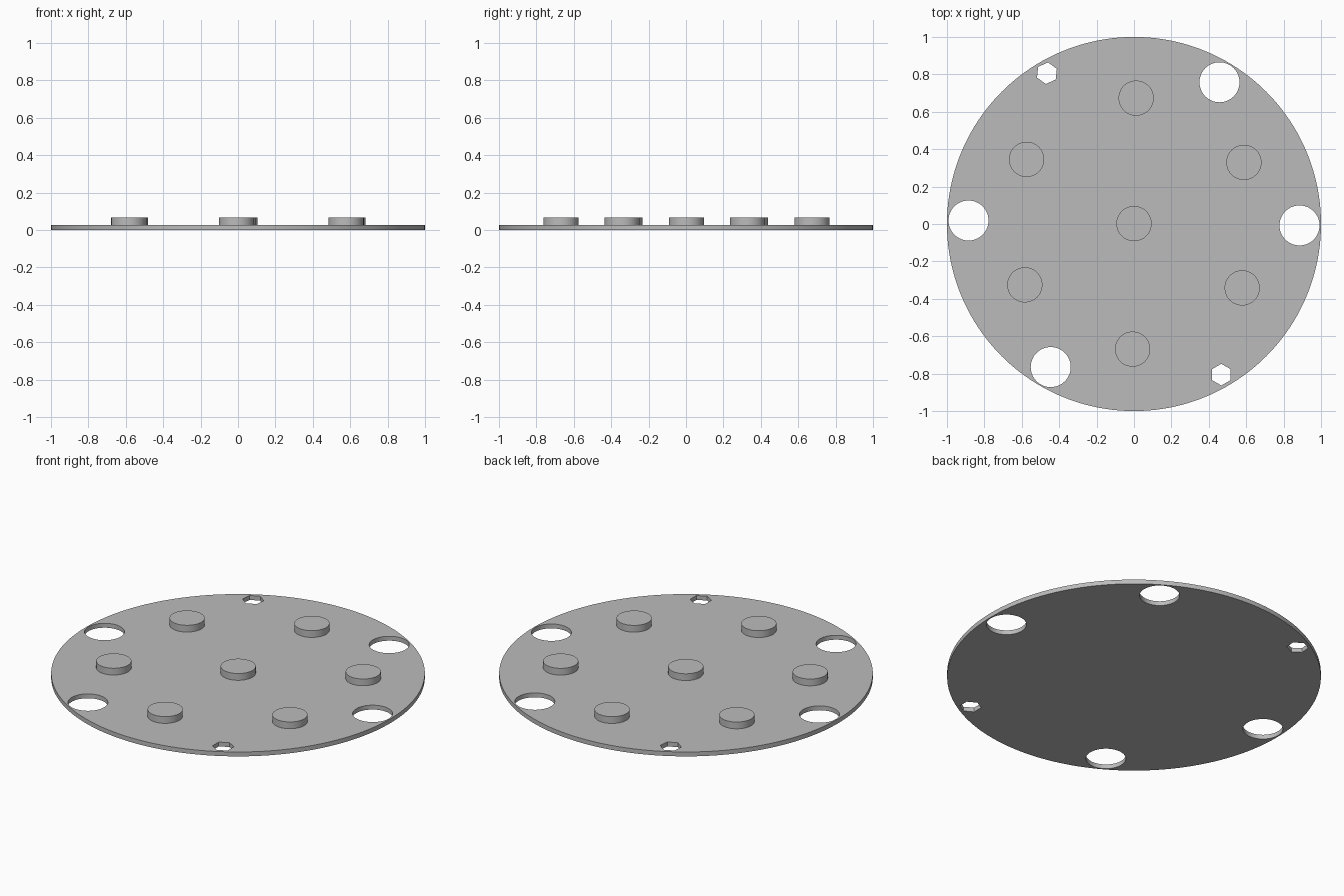
import bpy
import math

if "Cube" in bpy.data.objects:
    bpy.data.objects.remove(bpy.data.objects["Cube"], do_unlink=True)

PLATE_TOP, PEG_TOP = 0.026, 0.066

grey = bpy.data.materials.new("plain grey")
grey.use_nodes = True
COLOR = (0.5, 0.5, 0.5, 1)
grey.diffuse_color = COLOR
grey.node_tree.nodes["Principled BSDF"].inputs["Base Color"].default_value = COLOR


def prism(name, radius, z0, z1, x=0, y=0, sides=64, turn=0):
    """Upright cylinder or polygon prism between two heights."""
    bpy.ops.mesh.primitive_cylinder_add(vertices=sides, radius=radius, depth=z1 - z0,
                                        location=(x, y, (z0 + z1) / 2),
                                        rotation=(0, 0, math.radians(turn)))
    obj = bpy.context.object
    obj.name = name
    obj.data.materials.append(grey)
    return obj


def polar(r, degrees):
    a = math.radians(degrees)
    return r * math.cos(a), r * math.sin(a)


def cut(target, cutter):
    mod = target.modifiers.new("hole", 'BOOLEAN')
    mod.operation, mod.solver, mod.object = 'DIFFERENCE', 'EXACT', cutter
    bpy.context.view_layer.objects.active = target
    bpy.ops.object.modifier_apply(modifier=mod.name)
    bpy.data.objects.remove(cutter, do_unlink=True)


def smooth(obj):
    bpy.ops.object.select_all(action='DESELECT')
    obj.select_set(True)
    bpy.context.view_layer.objects.active = obj
    bpy.ops.object.shade_smooth_by_angle(angle=math.radians(30))


# Thin round base plate
plate = prism("base_plate", 1.0, 0, PLATE_TOP, sides=160)

# Four large round holes near the rim
for angle in (58.9, -0.5, 239.8, 178.8):
    x, y = polar(0.885, angle)
    cut(plate, prism("round_cutter", 0.107, -0.1, 0.1, x, y))

# Two small hexagonal holes, one slightly turned
for angle, turn in ((-59.9, 0), (120, -6)):
    x, y = polar(0.931, angle)
    cut(plate, prism("hex_cutter", 0.058, -0.1, 0.1, x, y, sides=6, turn=turn))
smooth(plate)

# Centre peg and a ring of six pegs standing on the plate
smooth(prism("centre_peg", 0.094, PLATE_TOP, PEG_TOP, 0, 0.002))
for i in range(6):
    x, y = polar(0.671, 29.2 + 60 * i)
    smooth(prism(f"ring_peg_{i + 1}", 0.094, PLATE_TOP, PEG_TOP, x + 0.002, y + 0.002))
